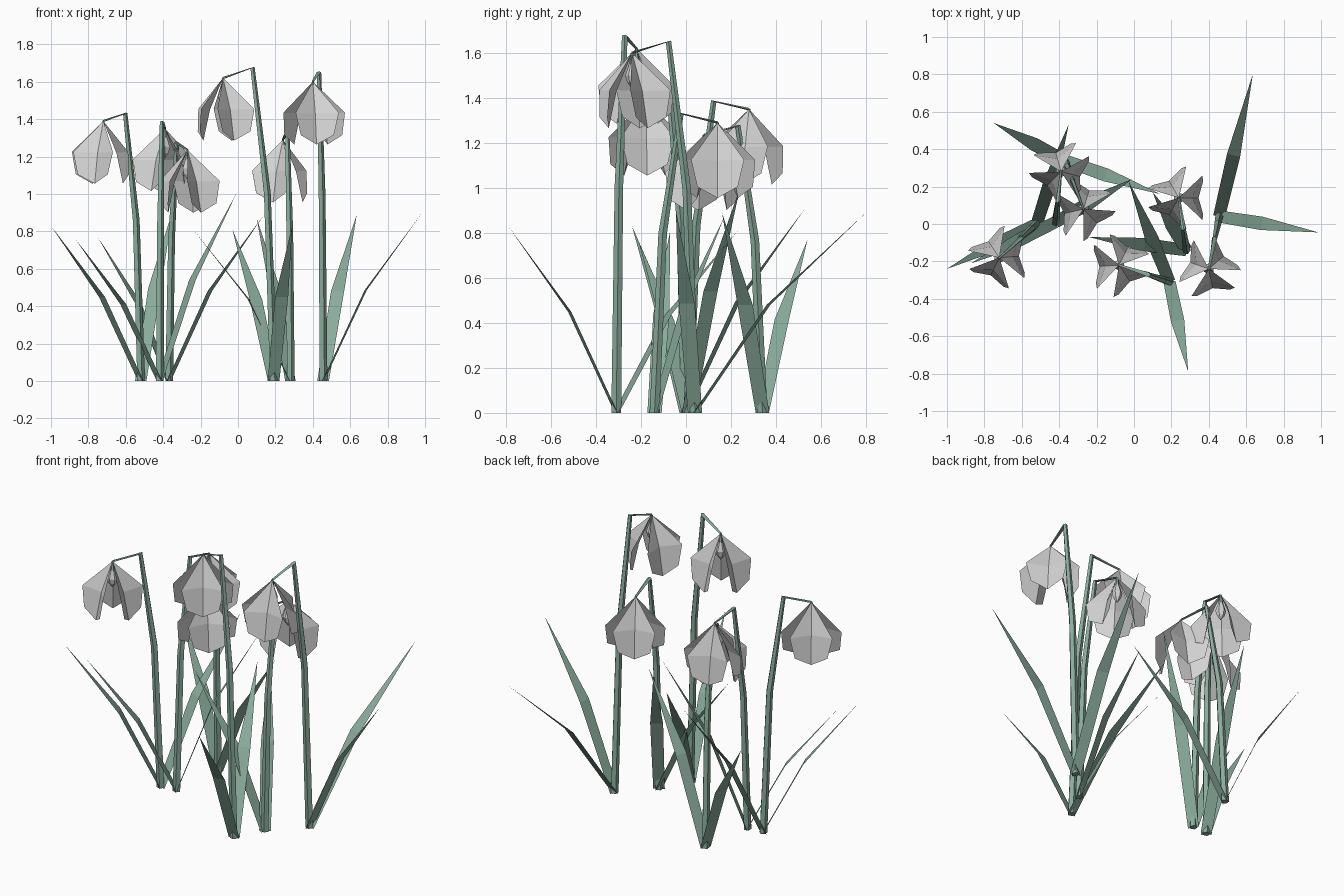
import bpy, math
from mathutils import Vector, Matrix

cube = bpy.data.objects.get("Cube")
if cube:
    bpy.data.objects.remove(cube, do_unlink=True)


def material(name, rgb):
    m = bpy.data.materials.new(name)
    m.use_nodes = True
    m.diffuse_color = (*rgb, 1)
    m.node_tree.nodes["Principled BSDF"].inputs["Base Color"].default_value = (*rgb, 1)
    return m


GREEN = material("soft_green", (0.25, 0.41, 0.33))
WHITE = material("petal_white", (0.66, 0.66, 0.66))


def add_object(name, verts, faces, mats):
    mesh = bpy.data.meshes.new(name)
    mesh.from_pydata([tuple(v) for v in verts], [], faces)
    for m in mats:
        mesh.materials.append(m)
    ob = bpy.data.objects.new(name, mesh)
    bpy.context.collection.objects.link(ob)
    return ob


def tube(name, path, radii, mats, sides=5):
    """Loft of regular rings along a path, closed at both ends."""
    verts, faces = [], []
    for i, p in enumerate(path):
        # ring plane follows the averaged path direction
        d = (path[min(i + 1, len(path) - 1)] - path[max(i - 1, 0)]).normalized()
        if i == 0:
            d = Vector((0, 0, 1 if path[1].z > p.z else -1))
        rot = Vector((0, 0, 1)).rotation_difference(d).to_matrix()
        for k in range(sides):
            a = math.tau * k / sides
            verts.append(p + rot @ Vector((math.cos(a), math.sin(a), 0)) * radii[i])
    for i in range(len(path) - 1):
        for k in range(sides):
            n = (k + 1) % sides
            a, b = i * sides, (i + 1) * sides
            faces.append((a + k, a + n, b + n, b + k))
    faces.append(tuple(reversed(range(sides))))
    faces.append(tuple(range(len(verts) - sides, len(verts))))
    return add_object(name, verts, faces, mats)


def stem(name, base, head, bend_z):
    """Upright stalk that leans, then hooks over to carry the bloom."""
    along = Vector((head.x - base.x, head.y - base.y, 0))
    mid = base + along * 0.13 + Vector((0, 0, bend_z * 0.6))
    bend = base + along * 0.42 + Vector((0, 0, bend_z))
    tube(name, [base, mid, bend, head], [0.023, 0.020, 0.013, 0.006], [GREEN])


def leaf(name, base, tip):
    """Bent strip, pointed at its end."""
    d = tip - base
    side = Vector((-d.y, d.x, 0)).normalized()
    mid = base + Vector((d.x * 0.43, d.y * 0.43, d.z * 0.54))
    verts = [base - side * 0.032, base + side * 0.032,
             mid + side * 0.036, mid - side * 0.036, tip]
    add_object(name, verts, [(0, 1, 2, 3), (3, 2, 4)], [GREEN])


# one half of a petal: (outward, sideways, height)
PETAL = [(0.0, 0.0, 0.0), (0.07, 0.0, -0.17), (0.105, 0.0, -0.335),
         (0.125, 0.118, -0.165), (0.13, 0.09, -0.285)]


def bloom(name, head, yaw):
    """Three hanging folded petals around a small bud-shaped centre."""
    for i in range(3):
        rot = Matrix.Rotation(yaw + i * math.tau / 3, 3, 'Z')
        pts = PETAL + [(x, -y, z) for x, y, z in PETAL[3:]]
        verts = [head + rot @ Vector(p) for p in pts]
        faces = [(0, 1, 3), (1, 2, 4, 3), (0, 5, 1), (1, 5, 6, 2)]
        add_object(f"{name}_petal_{i + 1}", verts, faces, [WHITE])
    heights = [0, -0.05, -0.10, -0.13, -0.155]
    core = tube(f"{name}_centre", [head + Vector((0, 0, z)) for z in heights],
                [0.006, 0.013, 0.030, 0.022, 0.004], [WHITE, GREEN], 6)
    # green throat above the pale bud
    for f in core.data.polygons:
        f.material_index = 1 if f.center.z > head.z - 0.06 else 0


# base x y, head x y z, bend height, two leaf tips
PLANTS = [
    ((-0.52, 0.00), (-0.72, -0.18, 1.39), 1.43, (-1.00, -0.24, 0.83), (-0.35, 0.53, 0.91)),
    ((-0.42, 0.01), (-0.39, 0.28, 1.35), 1.385, (-0.87, -0.21, 0.76), (-0.01, 0.24, 1.00)),
    ((-0.37, 0.34), (-0.27, 0.08, 1.235), 1.275, (-0.75, 0.54, 0.77), (0.14, 0.16, 0.89)),
    ((0.19, -0.31), (-0.08, -0.22, 1.62), 1.675, (0.29, -0.79, 0.83), (-0.03, 0.23, 0.81)),
    ((0.28, -0.14), (0.24, 0.14, 1.29), 1.33, (-0.24, -0.07, 0.81), (0.10, 0.17, 0.87)),
    ((0.455, 0.04), (0.40, -0.24, 1.60), 1.65, (0.635, 0.80, 0.89), (0.985, -0.045, 0.90)),
]

for n, (b, h, bend_z, *tips) in enumerate(PLANTS, 1):
    base, head = Vector((*b, 0)), Vector(h)
    stem(f"stem_{n}", base, head, bend_z)
    yaw = math.atan2(head.y - base.y, head.x - base.x) + math.radians(22)
    bloom(f"flower_{n}", head, yaw)
    for k, t in enumerate(tips, 1):
        leaf(f"leaf_{n}_{k}", base, Vector(t))
